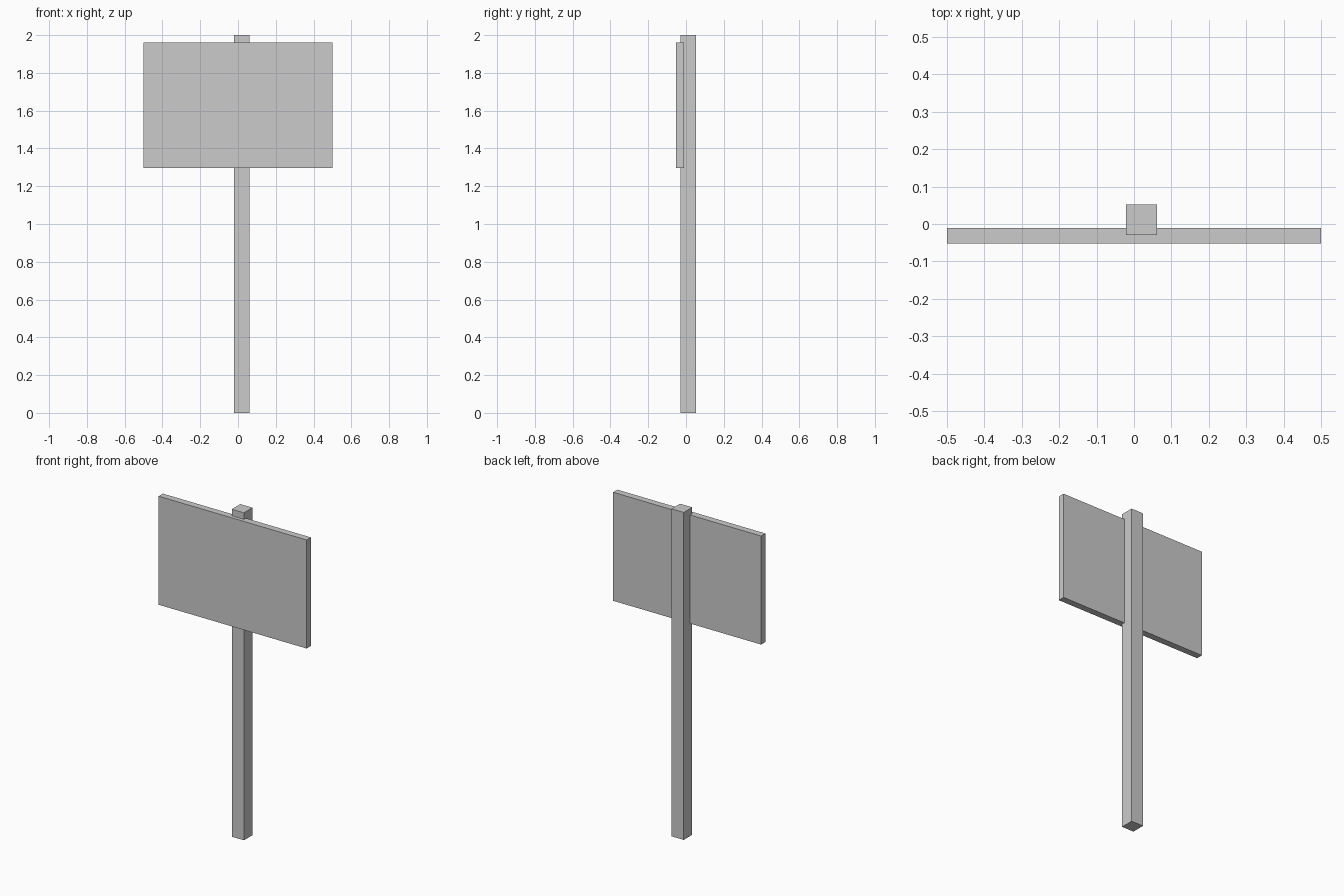
import bpy

if "Cube" in bpy.data.objects:
    bpy.data.objects.remove(bpy.data.objects["Cube"])


def box(name, lo, hi):
    """Add an axis-aligned box spanning two opposite corners."""
    centre = [(a + b) / 2 for a, b in zip(lo, hi)]
    bpy.ops.mesh.primitive_cube_add(size=1, location=centre)
    obj = bpy.context.object
    obj.name = name
    obj.scale = [b - a for a, b in zip(lo, hi)]
    bpy.ops.object.transform_apply(location=False, rotation=False, scale=True)
    return obj


# Square upright post, slightly off centre
box("post", (-0.021, -0.03, 0.0), (0.061, 0.052, 2.0))

# Flat sign board let into the front of the post
box("sign_board", (-0.5, -0.052, 1.297), (0.5, -0.011, 1.96))
